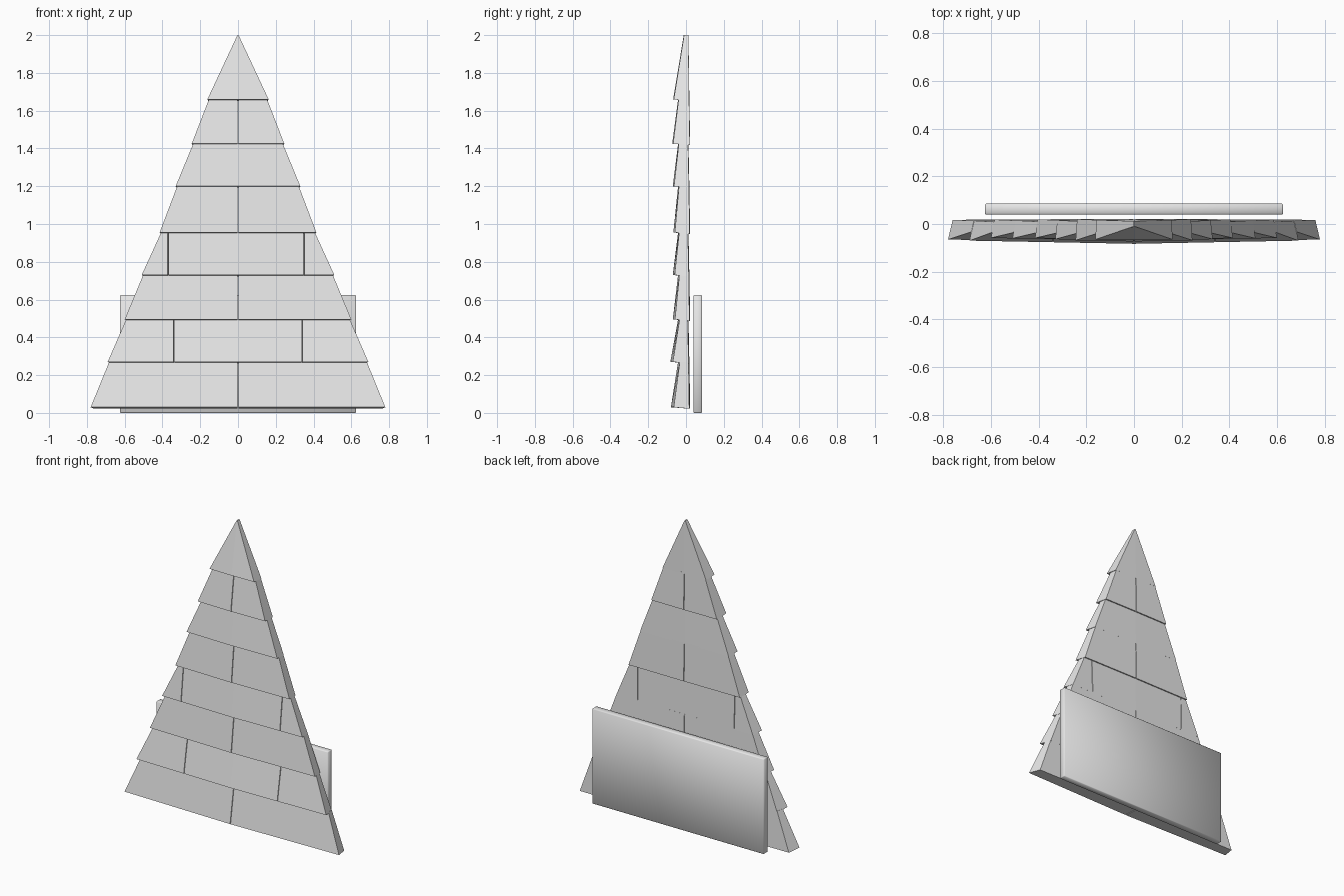
import bpy, bmesh

cube = bpy.data.objects.get("Cube")
if cube:
    bpy.data.objects.remove(cube)

grey = bpy.data.materials.new("light_grey")
grey.use_nodes = True
grey.diffuse_color = (0.8, 0.8, 0.8, 1)
grey.node_tree.nodes["Principled BSDF"].inputs["Base Color"].default_value = (0.8, 0.8, 0.8, 1)


def finish(name, bm):
    bmesh.ops.recalc_face_normals(bm, faces=bm.faces)
    mesh = bpy.data.meshes.new(name)
    bm.to_mesh(mesh)
    bm.free()
    mesh.materials.append(grey)
    obj = bpy.data.objects.new(name, mesh)
    bpy.context.collection.objects.link(obj)
    return obj


def board(name, lower, upper, z0, z1, front0, front1, back0, back1):
    """Wedge board, thick at its lower edge, folded slightly along x = 0."""
    bm = bmesh.new()
    sections = []
    for xa, xb in zip(lower, upper):
        bow = 0.015 * abs(xa) / 0.78
        sections.append([bm.verts.new(p) for p in (
            (xa, front0 + bow, z0),
            (xb, front1 + bow * 0.6, z1),
            (xb * 0.985, back1 - bow * 0.3, z1),
            (xa * 0.975, back0 - bow * 0.3, z0 - 0.008))])
    for a, b in zip(sections, sections[1:]):
        for i in range(4):
            j = (i + 1) % 4
            bm.faces.new((a[i], a[j], b[j], b[i]))
    bm.faces.new(sections[0])
    bm.faces.new(sections[-1][::-1])
    bmesh.ops.remove_doubles(bm, verts=bm.verts, dist=0.0001)
    return finish(name, bm)


# Overlapping rows: lower edge height, half width, front depth, seam positions
rows = [
    (0.03, 0.78, -0.08, [0]),
    (0.27, 0.69, -0.083, [-0.34, 0.34]),
    (0.495, 0.60, -0.07, [0]),
    (0.73, 0.51, -0.07, [-0.37, 0.35]),
    (0.955, 0.415, -0.067, [0]),
    (1.20, 0.33, -0.07, []),
    (1.425, 0.245, -0.073, [0]),
    (1.66, 0.162, -0.068, []),
]
gap = 0.002
for n, (z0, half, front, seams) in enumerate(rows):
    last = n == len(rows) - 1
    z1 = 2.0 if last else rows[n + 1][0]
    top = 0.003 if last else rows[n + 1][1] - 0.008
    back0, back1 = (0.022, 0.018) if n % 2 == 0 else (0.018, 0.013)
    ends = [-half] + seams + [half]
    for k in range(len(ends) - 1):
        a, b = ends[k], ends[k + 1]
        lower = [a + (gap if k else 0), b - (gap if k < len(ends) - 2 else 0)]
        upper = [-top if k == 0 else lower[0], top if b == half else lower[1]]
        if a < 0 < b:
            lower.insert(1, 0)
            upper.insert(1, 0)
        board(f"row_{n + 1}_board_{k + 1}", lower, upper, z0, z1,
              front, -0.012 if last else -0.042, back0, back1)

# Softly shaded plate behind the rows
bm = bmesh.new()
bmesh.ops.create_cube(bm, size=1)
bmesh.ops.scale(bm, vec=(1.25, 0.045, 0.625), verts=bm.verts)
bmesh.ops.translate(bm, vec=(0, 0.0625, 0.3125), verts=bm.verts)
bmesh.ops.bevel(bm, geom=bm.edges[:], offset=0.004, segments=1, affect='EDGES')
for f in bm.faces:
    f.smooth = True
finish("back_plate", bm)
